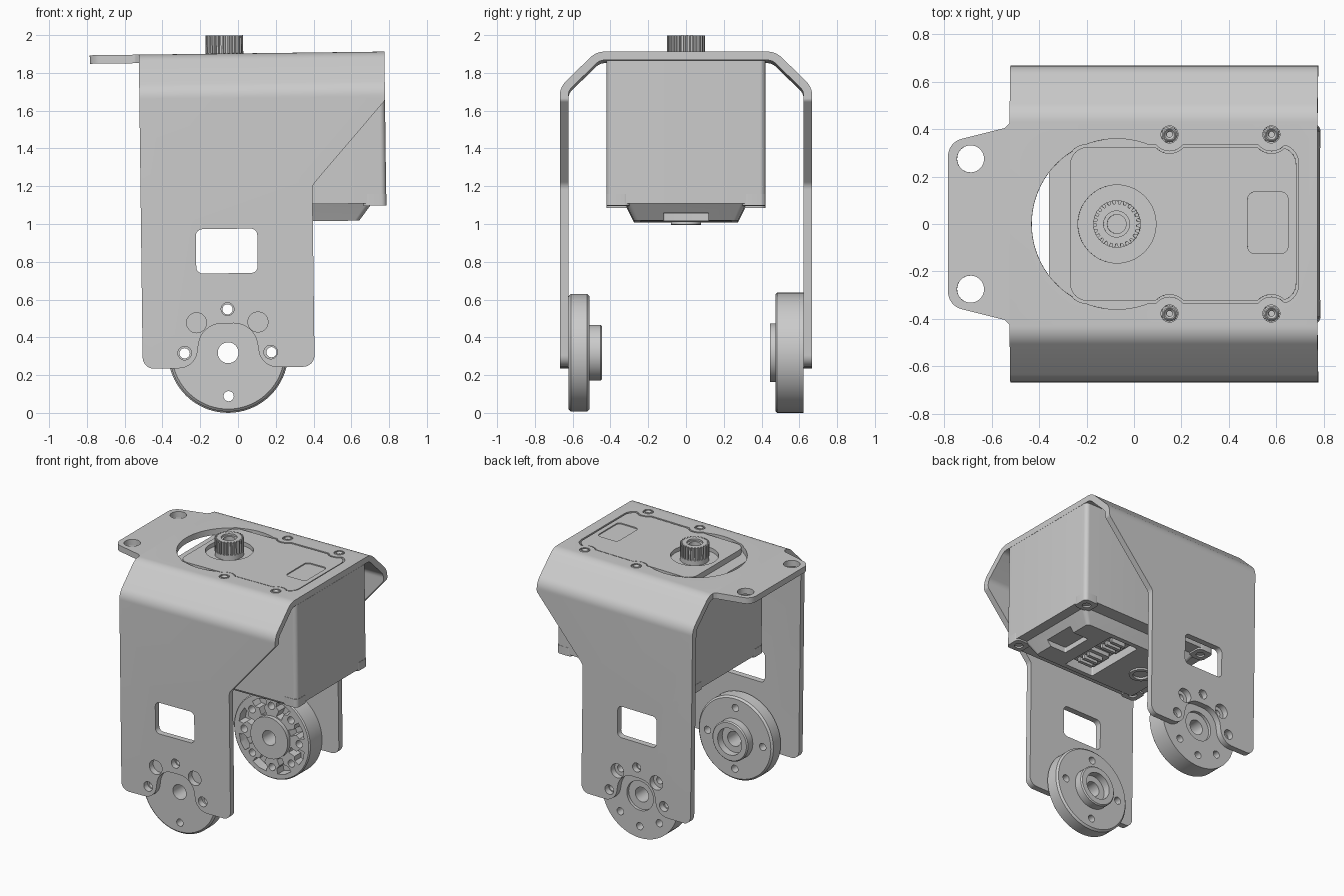
import bpy, bmesh, math
from mathutils import Vector, Matrix

if "Cube" in bpy.data.objects:
    bpy.data.objects.remove(bpy.data.objects["Cube"])

GREY = (0.6, 0.6, 0.6, 1)
grey = bpy.data.materials.new("plain_grey")
grey.use_nodes = True
grey.diffuse_color = GREY
grey.node_tree.nodes["Principled BSDF"].inputs["Base Color"].default_value = GREY
parts = []
AXES = {"x": lambda a, b, h: (h, a, b), "y": lambda a, b, h: (a, h, b), "z": lambda a, b, h: (a, b, h)}
CX, CZ = -0.072, 0.319          # shared shaft line and wheel height


def make(name, bm):
    bmesh.ops.recalc_face_normals(bm, faces=bm.faces)
    mesh = bpy.data.meshes.new(name)
    bm.to_mesh(mesh)
    bm.free()
    mesh.materials.append(grey)
    ob = bpy.data.objects.new(name, mesh)
    bpy.context.collection.objects.link(ob)
    parts.append(ob)
    return ob


def prism(name, outline, axis, lo, hi, taper=0.0):
    """Extrude a 2D outline along an axis, optionally shrinking it at lo."""
    bm = bmesh.new()
    n = len(outline)
    mid = sum((Vector(p) for p in outline), Vector((0, 0))) / n
    rings = []
    for h, s in ((lo, 1 - taper), (hi, 1)):
        pts = [mid + (Vector(p) - mid) * s for p in outline]
        rings.append([bm.verts.new(AXES[axis](p[0], p[1], h)) for p in pts])
    a, b = rings
    bm.faces.new(a)
    bm.faces.new(b)
    for i in range(n):
        j = (i + 1) % n
        bm.faces.new((a[i], a[j], b[j], b[i]))
    return make(name, bm)


def fillet(points, n=8):
    """Round the corners of (x, y, radius) points."""
    out = []
    for i, (x, y, r) in enumerate(points):
        p = Vector((x, y))
        if not r:
            out.append(p)
            continue
        u = (Vector(points[i - 1][:2]) - p).normalized()
        v = (Vector(points[(i + 1) % len(points)][:2]) - p).normalized()
        half = u.angle(v) / 2
        c = p + (u + v).normalized() * (r / math.sin(half))
        t = r / math.tan(half)
        s, e = (p + u * t - c).normalized(), (p + v * t - c).normalized()
        out += [c + s.slerp(e, k / n).normalized() * r for k in range(n + 1)]
    return out


def rect(x0, x1, y0, y1, r):
    return fillet([(x0, y0, r), (x1, y0, r), (x1, y1, r), (x0, y1, r)])


def circle(x, y, r, n=40):
    return [(x + r * math.cos(2 * math.pi * k / n), y + r * math.sin(2 * math.pi * k / n)) for k in range(n)]


def lathe(name, profile, axis, x, y, n=72):
    """Turn a closed (radius, height) loop into a ring about an axis."""
    bm = bmesh.new()
    rings = []
    for k in range(n):
        a = 2 * math.pi * k / n
        rings.append([bm.verts.new(AXES[axis](x + r * math.cos(a), y + r * math.sin(a), h)) for r, h in profile])
    for k in range(n):
        a, b = rings[k], rings[(k + 1) % n]
        for i in range(len(profile)):
            j = (i + 1) % len(profile)
            bm.faces.new((a[i], a[j], b[j], b[i]))
    return make(name, bm)


def combine(ob, op, *others):
    """Apply booleans and discard the helper solids."""
    for other in others:
        mod = ob.modifiers.new("cut", "BOOLEAN")
        mod.operation, mod.object, mod.solver = op, other, "EXACT"
        dg = bpy.context.evaluated_depsgraph_get()
        dg.update()
        mesh = bpy.data.meshes.new_from_object(ob.evaluated_get(dg))
        ob.modifiers.clear()
        ob.data = mesh
        parts.remove(other)
        bpy.data.objects.remove(other)


# Bracket: folded strip trimmed to the side silhouette
def fold(top, y1, z1, y2, r):
    half = [(y2, 0.1, 0), (y2, z1, r), (y1, top, r)]
    return fillet(half + [(-y, z, q) for y, z, q in reversed(half)])

strip = fold(1.903, 0.475, 1.715, 0.668, 0.11)
hollow = fold(1.858, 0.456, 1.696, 0.623, 0.065)
bracket = prism("bracket", strip + hollow[::-1], "x", -0.6, 0.85)
side = fillet([(-0.525, 2.1, 0), (-0.525, 0.24, 0.06),
               (CX - 0.175, 0.24, 0.1), (CX - 0.14, 0.475, 0.125), (CX + 0.14, 0.475, 0.125),
               (CX + 0.175, 0.24, 0.1), (0.385, 0.24, 0.06), (0.385, 1.2, 0.06),
               (0.775, 1.645, 0.03), (0.775, 2.1, 0)])
combine(bracket, "INTERSECT", prism("silhouette", side, "y", -1, 1))
cutters = [prism("window", rect(-0.235, 0.09, 0.74, 0.975, 0.035), "y", -1, 1)]
for dx, z, r in ((0, 0.55, 0.034), (-0.165, 0.48, 0.053), (0.16, 0.48, 0.053), (-0.23, 0.32, 0.036), (0.225, 0.32, 0.036)):
    cutters.append(prism("hole", circle(CX + dx, z, r), "y", -1, 1))
combine(bracket, "DIFFERENCE", *cutters)

# Top opening: round hole plus the scalloped pad shape
SCREWS = [(x, s * 0.378) for x in (0.15, 0.58) for s in (-1, 1)]


def scalloped(name, grow, lo, hi):
    ob = prism(name, rect(-0.27 - grow, 0.685 + grow, -0.325 - grow, 0.325 + grow, 0.075), "z", lo, hi)
    combine(ob, "DIFFERENCE", *[prism("scallop", circle(x, y, 0.08 - grow), "z", lo - 1, hi + 1) for x, y in SCREWS])
    return ob

combine(bracket, "DIFFERENCE", scalloped("pad_opening", 0.009, 1.8, 2),
        prism("round_opening", circle(CX, 0, 0.36, 80), "z", 1.79, 2.01),
        *[prism("screw_hole", circle(x, y, 0.036), "z", 1.8, 2) for x, y in SCREWS])
for i, (x, y) in enumerate(SCREWS):
    lathe(f"top_screw_{i}", [(0.012, 1.86), (0.033, 1.86), (0.033, 1.895), (0.026, 1.903), (0.022, 1.903), (0.012, 1.89)], "z", x, y, 24)

# Mounting ear on the bracket's end
ear_half = [(-0.525, 0.425, 0), (-0.545, 0.405, 0.02), (-0.785, 0.345, 0.075)]
ear = prism("mounting_ear", fillet(ear_half + [(x, -y, r) for x, y, r in reversed(ear_half)]), "z", 1.858, 1.903)
combine(ear, "DIFFERENCE", *[prism("ear_hole", circle(-0.69, s * 0.275, 0.057), "z", 1.8, 2) for s in (-1, 1)])

# Motor housing with pad, recesses and shaft
prism("motor_body", rect(-0.36, 0.775, -0.42, 0.42, 0.03), "z", 1.1, 1.857)
pad = scalloped("motor_pad", 0, 1.84, 1.9)
combine(pad, "DIFFERENCE", prism("label_recess", rect(0.48, 0.65, -0.125, 0.135, 0.03), "z", 1.892, 2),
        prism("shaft_recess", circle(CX, 0, 0.165), "z", 1.87, 2))
teeth = [(CX + r * math.cos(a), r * math.sin(a))
         for k in range(25) for f, r in ((0, 0.1), (0.45, 0.1), (0.55, 0.085), (0.9, 0.085))
         for a in [2 * math.pi * (k + f) / 25]]
spline = prism("shaft_spline", teeth, "z", 1.9, 1.999)
combine(spline, "DIFFERENCE", prism("shaft_bore", circle(CX, 0, 0.04), "z", 1.93, 2.1),
        prism("shaft_counterbore", circle(CX, 0, 0.055), "z", 1.985, 2.1))
prism("shaft_collar", circle(CX, 0, 0.1), "z", 1.85, 1.905)

# Underside: corner lugs, tapered cover, connector channel with pins
for x in (-0.3, 0.715):
    for s in (-1, 1):
        lug = prism("corner_lug", rect(x - 0.062, x + 0.062, s * 0.36 - 0.062, s * 0.36 + 0.062, 0.03), "z", 1.088, 1.15)
        combine(lug, "DIFFERENCE", prism("lug_hole", circle(x, s * 0.36, 0.03, 24), "z", 1, 1.12))
cover = prism("bottom_cover", rect(-0.29, 0.7, -0.32, 0.32, 0.03), "z", 1.01, 1.102, 0.14)
combine(cover, "DIFFERENCE", prism("channel", rect(0.16, 0.4, -0.24, 0.24, 0.01), "z", 0.9, 1.085),
        prism("step", rect(0.5, 0.75, -0.12, 0.12, 0.01), "z", 0.9, 1.05))
for s in (-1, 1):
    prism("connector_shell", rect(0.18, 0.38, s * 0.12 - 0.09, s * 0.12 + 0.09, 0.01), "z", 1.055, 1.09)
    for k in range(3):
        y = s * 0.12 + (k - 1) * 0.05
        prism("connector_pin", rect(0.22, 0.34, y - 0.012, y + 0.012, 0.004), "z", 1.025, 1.06)
lathe("rear_boss", [(0.03, 1.05), (0.08, 1.05), (0.08, 0.997), (0.055, 0.997), (0.05, 1.01), (0.03, 1.01)], "z", CX, 0, 40)

# Front wheel with raised hub
front = lathe("front_wheel", [(0.055, -0.622), (0.298, -0.622), (0.311, -0.61), (0.311, -0.523), (0.298, -0.51),
                              (0.148, -0.51), (0.148, -0.453), (0.14, -0.445), (0.1, -0.445), (0.1, -0.5),
                              (0.055, -0.5)], "y", CX, CZ)
combine(front, "DIFFERENCE", *[prism("bolt_hole", circle(*p, 0.027, 24), "y", -1, 0) for p in circle(CX, CZ, 0.23, 4)])

# Back wheel with bolt ring and spoke pockets
back = lathe("back_wheel", [(0.055, 0.6), (0.11, 0.6), (0.11, 0.622), (0.318, 0.622), (0.318, 0.483), (0.31, 0.475),
                            (0.155, 0.475), (0.155, 0.445), (0.055, 0.445)], "y", CX, CZ)
combine(back, "DIFFERENCE", *[prism("bolt_hole", circle(*p, 0.027, 24), "y", 0, 1) for p in circle(CX, CZ, 0.23, 8)])
for k in range(8):
    mid = (k + 0.5) * math.pi / 4
    ring = [(0.165, -0.14), (0.215, -0.1), (0.235, -0.22), (0.275, -0.22), (0.28, 0), (0.275, 0.22),
            (0.235, 0.22), (0.215, 0.1), (0.165, 0.14)]
    pocket = [(CX + r * math.cos(mid + a), CZ + r * math.sin(mid + a)) for r, a in ring]
    combine(back, "DIFFERENCE", prism("pocket", pocket, "y", 0.4, 0.55))

# Slight lean of the whole assembly, then shading
pivot = Vector((0, 0, 1.9))
lean = Matrix.Translation(pivot) @ Matrix.Rotation(-0.0125, 4, "Y") @ Matrix.Translation(-pivot)
bpy.ops.object.select_all(action="DESELECT")
for ob in parts:
    ob.data.transform(lean)
    ob.select_set(True)
bpy.context.view_layer.objects.active = bracket
bpy.ops.object.shade_smooth_by_angle(angle=math.radians(30))
